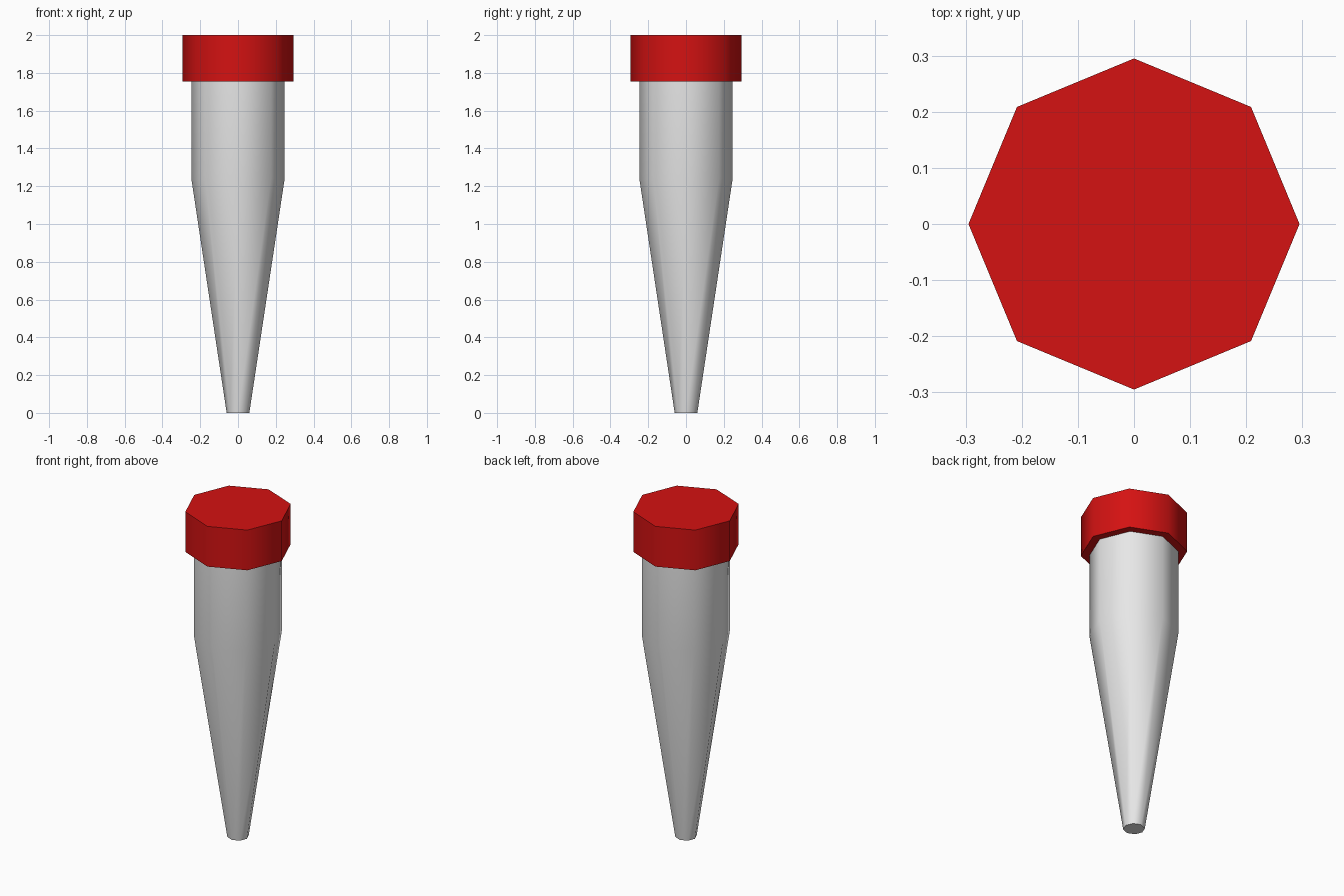
import bpy
import bmesh
from math import cos, sin, pi, radians

SIDES = 8

cube = bpy.data.objects.get("Cube")
if cube:
    bpy.data.objects.remove(cube, do_unlink=True)


def make_material(name, colour):
    mat = bpy.data.materials.new(name)
    mat.use_nodes = True
    mat.diffuse_color = colour
    mat.node_tree.nodes["Principled BSDF"].inputs["Base Color"].default_value = colour
    return mat


def lathe(name, profile, mat):
    """Closed eight-sided solid from (radius, height) pairs, bottom to top."""
    bm = bmesh.new()
    rings = [[bm.verts.new((r * cos(2 * pi * i / SIDES), r * sin(2 * pi * i / SIDES), z))
              for i in range(SIDES)] for r, z in profile]
    for low, high in zip(rings, rings[1:]):
        for i in range(SIDES):
            j = (i + 1) % SIDES
            bm.faces.new((low[i], low[j], high[j], high[i]))
    bm.faces.new(rings[0][::-1])
    bm.faces.new(rings[-1])
    mesh = bpy.data.meshes.new(name)
    bm.to_mesh(mesh)
    bm.free()
    mesh.materials.append(mat)
    obj = bpy.data.objects.new(name, mesh)
    bpy.context.collection.objects.link(obj)
    # Round sides, crisp rims
    bpy.ops.object.select_all(action="DESELECT")
    obj.select_set(True)
    bpy.context.view_layer.objects.active = obj
    bpy.ops.object.shade_smooth_by_angle(angle=radians(60))
    return obj


grey = make_material("light grey", (0.8, 0.8, 0.8, 1))
red = make_material("red", (0.66, 0.006, 0.006, 1))

# Tapered tube with a straight upper section
lathe("tube_body", [(0.06, 0), (0.247, 1.24), (0.247, 1.76)], grey)

# Wider lid
lathe("tube_cap", [(0.295, 1.755), (0.295, 2)], red)
